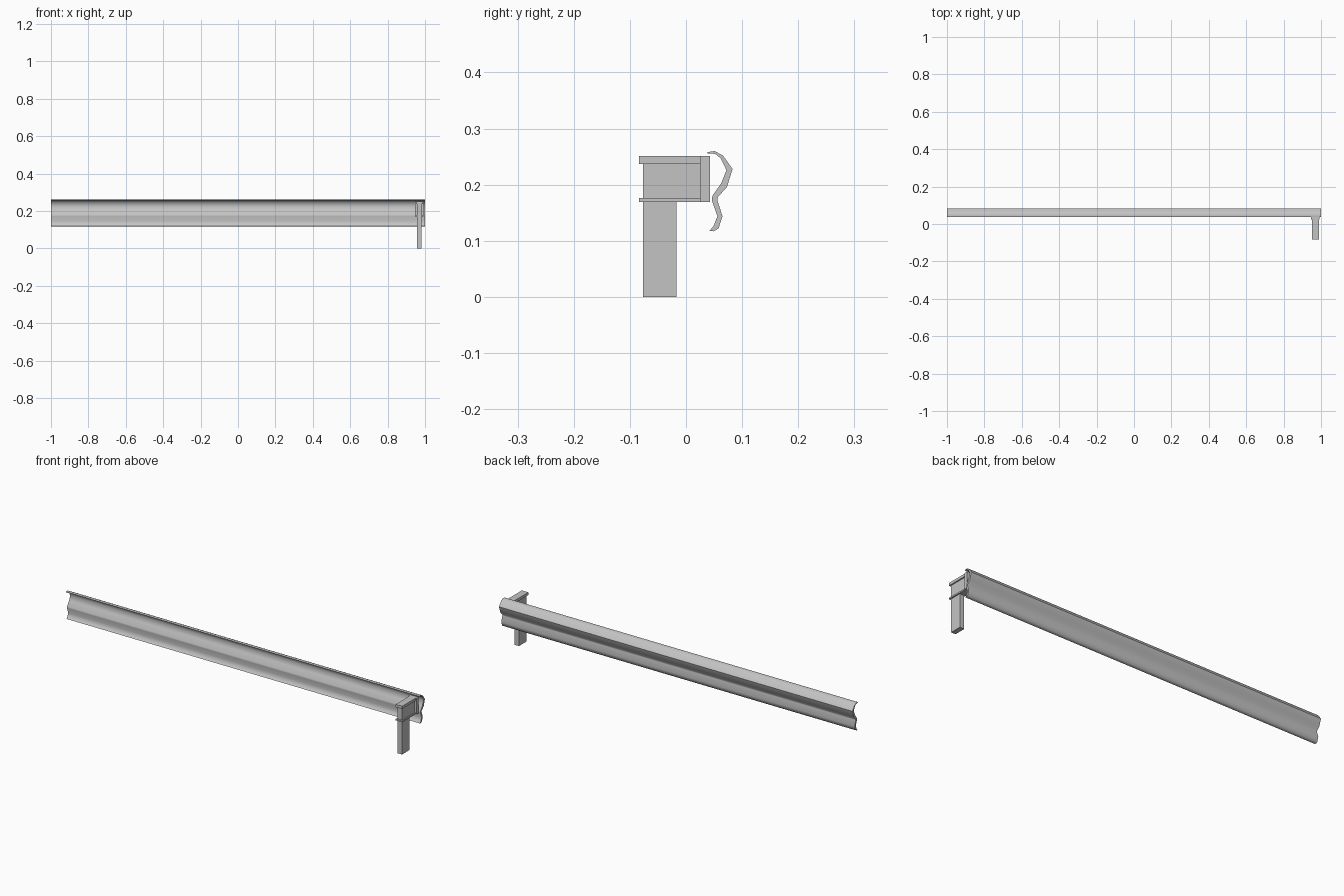
import bpy, bmesh

cube = bpy.data.objects.get("Cube")
if cube:
    bpy.data.objects.remove(cube, do_unlink=True)

steel = bpy.data.materials.new("galvanised_grey")
steel.use_nodes = True
grey = (0.55, 0.55, 0.55, 1)
steel.diffuse_color = grey
steel.node_tree.nodes["Principled BSDF"].inputs["Base Color"].default_value = grey


def finish(bm, name):
    bmesh.ops.recalc_face_normals(bm, faces=bm.faces)
    mesh = bpy.data.meshes.new(name)
    bm.to_mesh(mesh)
    bm.free()
    mesh.materials.append(steel)
    obj = bpy.data.objects.new(name, mesh)
    bpy.context.collection.objects.link(obj)
    return obj


def box(name, x, y, z):
    bm = bmesh.new()
    bmesh.ops.create_cube(bm, size=1)
    for v in bm.verts:
        v.co = [lo + (c + 0.5) * (hi - lo) for c, (lo, hi) in zip(v.co, (x, y, z))]
    return finish(bm, name)


# Rail: thin two-lobed section swept along x
outer = [(.038, .258), (.051, .260), (.066, .252), (.083, .228), (.073, .196),
         (.056, .177), (.056, .172), (.065, .144), (.058, .122), (.049, .117)]
inner = [(.038, .256), (.052, .255), (.062, .247), (.072, .226), (.063, .203),
         (.047, .180), (.046, .172), (.056, .144), (.049, .126), (.042, .118)]
bm = bmesh.new()
rings = [[[bm.verts.new((x, y, z)) for y, z in side] for side in (outer, inner)]
         for x in (-1, 1)]
for i in range(len(outer) - 1):
    for k in (0, 1):
        a, b = rings[0][k], rings[1][k]
        bm.faces.new((a[i], a[i + 1], b[i + 1], b[i]))
    for o, n in rings:
        bm.faces.new((o[i], o[i + 1], n[i + 1], n[i]))
for i in (0, -1):
    (o0, n0), (o1, n1) = rings[0], rings[1]
    bm.faces.new((o0[i], n0[i], n1[i], o1[i]))
rail = finish(bm, "guard_rail")
bpy.context.view_layer.objects.active = rail
rail.select_set(True)
bpy.ops.object.shade_smooth_by_angle(angle=0.9)

# Post and the spacer block that carries the rail
box("post", (.957, .982), (-.077, -.017), (0, .17))
box("spacer_block", (.957, .982), (-.077, .043), (.17, .24))
box("spacer_top_flange", (.951, .988), (-.084, .043), (.237, .251))
box("spacer_bottom_flange", (.951, .988), (-.084, .043), (.169, .176))
box("spacer_back_plate", (.946, .992), (.025, .043), (.169, .251))
